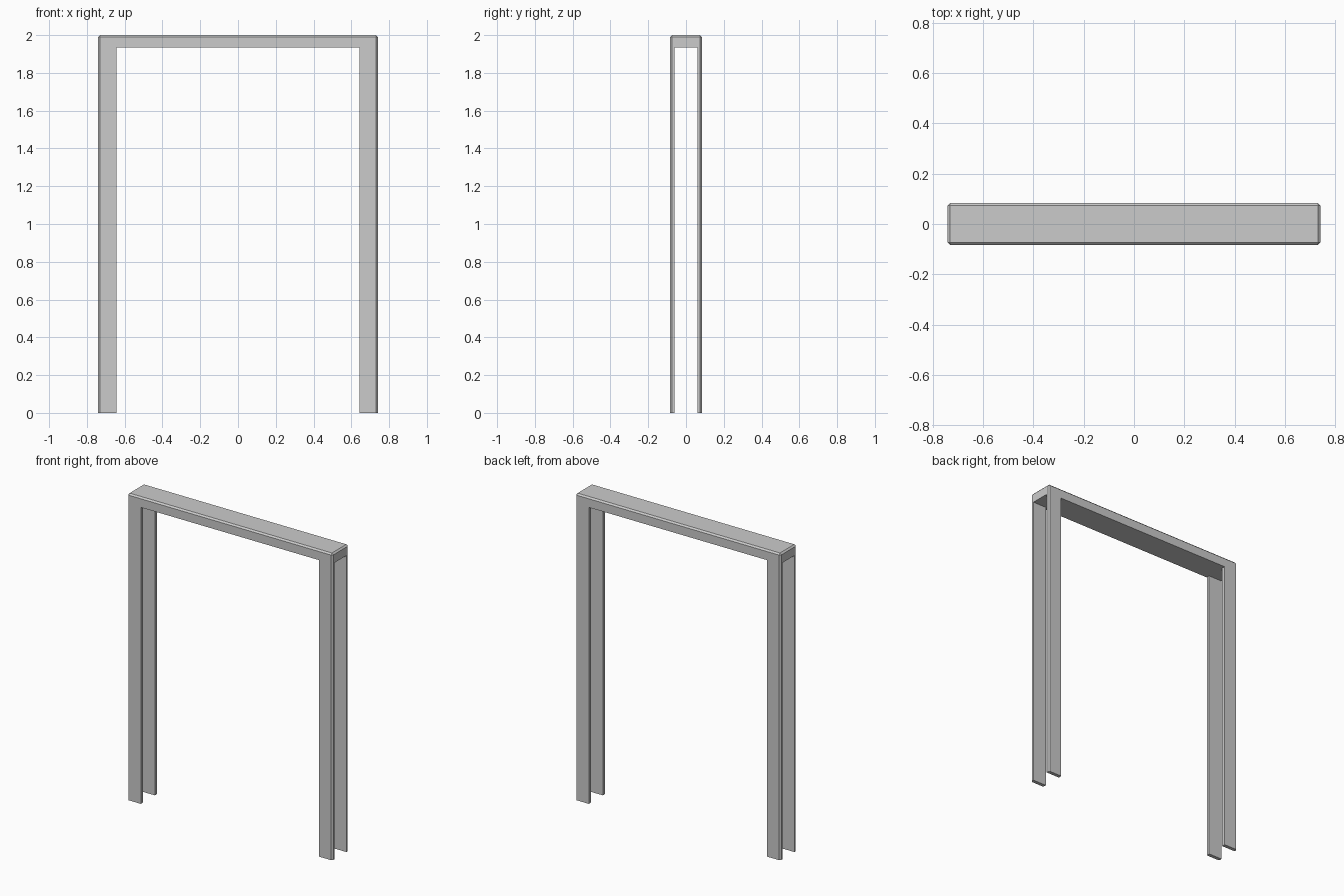
import bpy, bmesh
from mathutils import Vector

if "Cube" in bpy.data.objects:
    bpy.data.objects.remove(bpy.data.objects["Cube"])

HX, HY, H = 0.74, 0.084, 2.0        # outer half width, half depth, height
IN_X, IN_Y, IN_Z = 0.643, 0.061, 1.934  # openings between the legs
BEVEL = 0.01


def box(name, hx, hy, z0, z1, bevel=0.0):
    bm = bmesh.new()
    bmesh.ops.create_cube(bm, size=1)
    bmesh.ops.scale(bm, vec=Vector((2 * hx, 2 * hy, z1 - z0)), verts=bm.verts)
    bmesh.ops.translate(bm, vec=Vector((0, 0, (z0 + z1) / 2)), verts=bm.verts)
    if bevel:
        # Chamfer every edge except those around the feet
        edges = [e for e in bm.edges if max(v.co.z for v in e.verts) > z0 + 0.1]
        bmesh.ops.bevel(bm, geom=edges, offset=bevel, segments=1,
                        profile=0.5, affect='EDGES')
    mesh = bpy.data.meshes.new(name)
    bm.to_mesh(mesh)
    bm.free()
    obj = bpy.data.objects.new(name, mesh)
    bpy.context.collection.objects.link(obj)
    return obj


# Chamfered block that becomes the top beam and four plate legs
frame = box("gate_frame", HX, HY, 0, H, BEVEL)

# Main opening, and the slot separating front and back legs
cutters = [box("opening_cutter", IN_X, 0.5, -0.5, IN_Z),
           box("slot_cutter", 1.5, IN_Y, -0.5, IN_Z)]
bpy.context.view_layer.objects.active = frame
for cutter in cutters:
    cutter.hide_render = True
    mod = frame.modifiers.new(cutter.name, 'BOOLEAN')
    mod.operation = 'DIFFERENCE'
    mod.solver = 'EXACT'
    mod.object = cutter
    bpy.ops.object.modifier_apply(modifier=mod.name)
    bpy.data.objects.remove(cutter)
